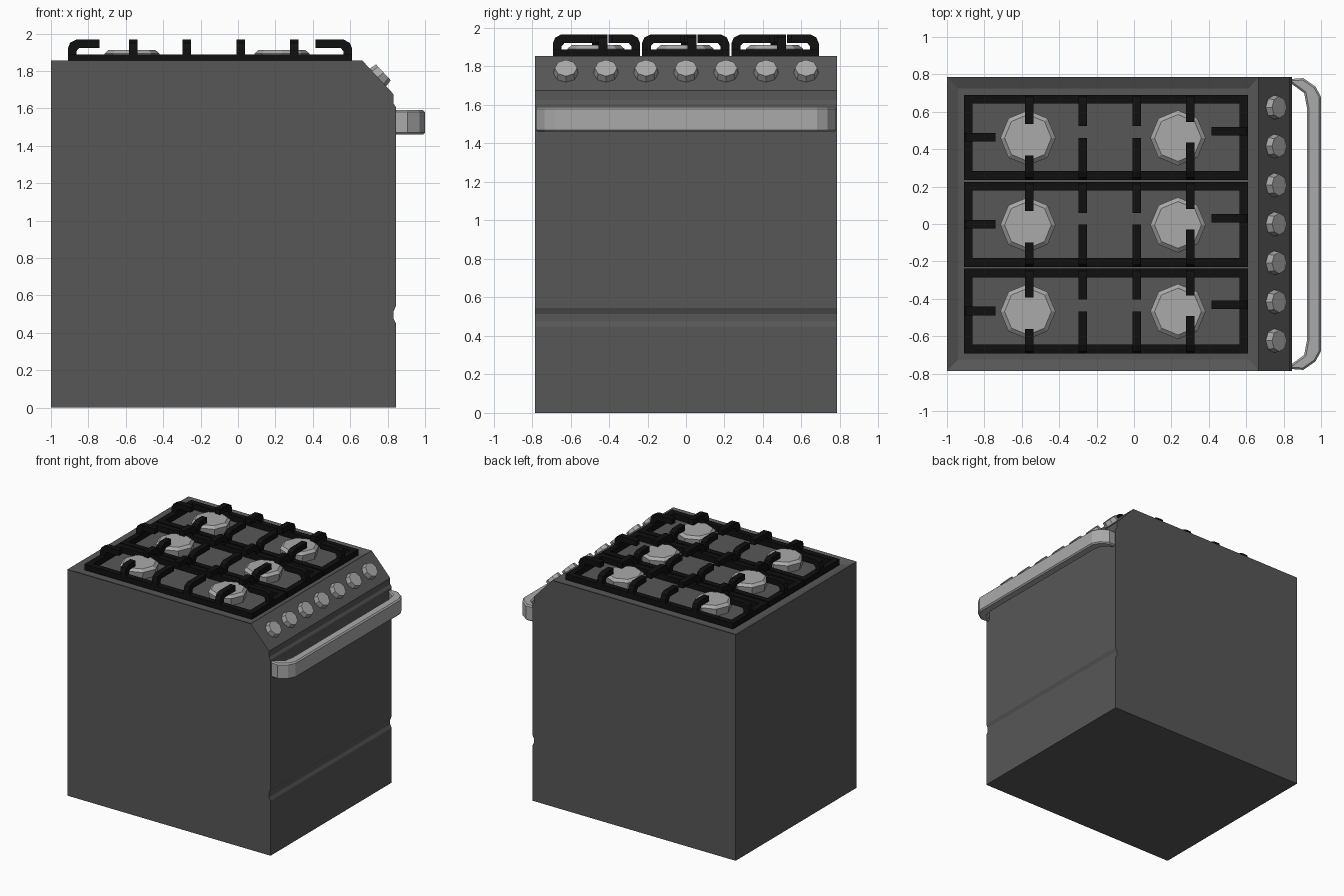
import bpy, bmesh, math
from mathutils import Matrix, Vector

if "Cube" in bpy.data.objects:
    bpy.data.objects.remove(bpy.data.objects["Cube"])


def material(name, v):
    m = bpy.data.materials.new(name)
    m.diffuse_color = (v, v, v, 1)
    m.use_nodes = True
    m.node_tree.nodes["Principled BSDF"].inputs["Base Color"].default_value = m.diffuse_color
    return m


BODY = material("dark_grey_enamel", 0.095)
METAL = material("light_grey_metal", 0.40)
IRON = material("black_iron", 0.005)


def finish(bm, name, mat):
    bmesh.ops.recalc_face_normals(bm, faces=bm.faces)
    me = bpy.data.meshes.new(name)
    bm.to_mesh(me)
    bm.free()
    me.materials.append(mat)
    ob = bpy.data.objects.new(name, me)
    bpy.context.collection.objects.link(ob)
    return ob


def prism(bm, pts, place, w0, w1):
    """Extrude a 2D outline from w0 to w1; place(a, b, w) gives the 3D point."""
    lo = [bm.verts.new(place(a, b, w0)) for a, b in pts]
    hi = [bm.verts.new(place(a, b, w1)) for a, b in pts]
    bm.faces.new(lo)
    bm.faces.new(hi)
    n = len(pts)
    for i in range(n):
        j = (i + 1) % n
        bm.faces.new((lo[i], lo[j], hi[j], hi[i]))


def box(bm, x0, x1, y0, y1, z0, z1):
    prism(bm, [(x0, y0), (x1, y0), (x1, y1), (x0, y1)],
          lambda a, b, w: (a, b, w), z0, z1)


# Oven body: side profile with sloped control panel and drawer groove
profile = [(-1, 0), (0.845, 0), (0.845, 0.45), (0.832, 0.475), (0.832, 0.515),
           (0.845, 0.545), (0.845, 1.605), (0.832, 1.625), (0.832, 1.675),
           (0.665, 1.855), (-1, 1.855)]
bm = bmesh.new()
prism(bm, profile, lambda a, b, w: (a, w, b), -0.785, 0.785)
bmesh.ops.recalc_face_normals(bm, faces=bm.faces)
# Sunken cooktop with sloping rim
top = [f for f in bm.faces if f.normal.z > 0.99 and f.calc_center_median().z > 1.8]
bmesh.ops.inset_region(bm, faces=top, thickness=0.085)
for v in top[0].verts:
    v.co.z = 1.83
    if v.co.x > 0:
        v.co.x = 0.615
finish(bm, "oven_body", BODY)

# Door handle: bowed bar with chamfered edges
half = [(0.835, 0.775), (0.905, 0.78), (0.97, 0.735), (1.0, 0.68)]
inner = [(0.925, 0.62), (0.91, 0.70), (0.835, 0.755)]
outline = (half + [(x, -y) for x, y in reversed(half)]
           + [(x, -y) for x, y in reversed(inner)] + inner)
bm = bmesh.new()
prism(bm, outline, lambda a, b, w: (a, b, w), 1.46, 1.59)
handle = finish(bm, "door_handle", METAL)
bev = handle.modifiers.new("chamfer", 'BEVEL')
bev.width = 0.01
bev.segments = 1
bev.limit_method = 'ANGLE'
bev.angle_limit = math.radians(60)

# Control knobs on the sloped panel
normal = Vector((0.18, 0, 0.167)).normalized()
tilt = normal.to_track_quat('Z', 'Y').to_matrix().to_4x4()
for i in range(7):
    bm = bmesh.new()
    pos = Vector((0.748, (i - 3) * 0.208, 1.765)) + normal * 0.015
    bmesh.ops.create_cone(bm, cap_ends=True, segments=8, radius1=0.066,
                          radius2=0.058, depth=0.05,
                          matrix=Matrix.Translation(pos) @ tilt)
    finish(bm, f"knob_{i + 1}", METAL)


# Raised grate finger outline: s runs inwards from the frame edge
def finger(bm, length, place, w):
    pts = [(0, 1.85), (0, 1.92), (0.012, 1.95), (0.045, 1.967), (length, 1.967),
           (length, 1.922), (0.06, 1.922), (0.046, 1.905), (0.046, 1.85)]
    prism(bm, pts, place, w - 0.023, w + 0.023)


X0, X1, H, T = -0.91, 0.61, 0.227, 0.047
# (x position, length from back side, length from front side)
cross_fingers = [(-0.56, 0.155, 0.13), (-0.275, 0.165, 0.225),
                 (0.015, 0.165, 0.225), (0.30, 0.145, 0.20)]
for i, cy in enumerate((-0.465, -0.002, 0.463)):
    # Grate frame
    bm = bmesh.new()
    y0, y1 = cy - H, cy + H
    box(bm, X0, X1, y0, y0 + T, 1.84, 1.887)
    box(bm, X0, X1, y1 - T, y1, 1.84, 1.887)
    box(bm, X0, X0 + T, y0 + T, y1 - T, 1.84, 1.887)
    box(bm, X1 - T, X1, y0 + T, y1 - T, 1.84, 1.887)
    # Grate fingers
    finger(bm, 0.17, lambda s, z, w: (X0 + s, w, z), cy)
    finger(bm, 0.195, lambda s, z, w: (X1 - s, w, z), cy + 0.033)
    for x, back, front in cross_fingers:
        finger(bm, back, lambda s, z, w: (w, y1 - s, z), x)
        finger(bm, front, lambda s, z, w: (w, y0 + s, z), x)
    finish(bm, f"grate_{i + 1}", IRON)

    # Burners: octagonal base with a tapered cap
    for side, bx in (("left", -0.567), ("right", 0.235)):
        bm = bmesh.new()
        for r1, r2, z0, z1 in ((0.135, 0.148, 1.825, 1.892),
                               (0.148, 0.125, 1.892, 1.912)):
            bmesh.ops.create_cone(
                bm, cap_ends=True, segments=8, radius1=r1, radius2=r2,
                depth=z1 - z0,
                matrix=Matrix.Translation((bx, cy - 0.003, (z0 + z1) / 2)))
        finish(bm, f"burner_{side}_{i + 1}", METAL)
